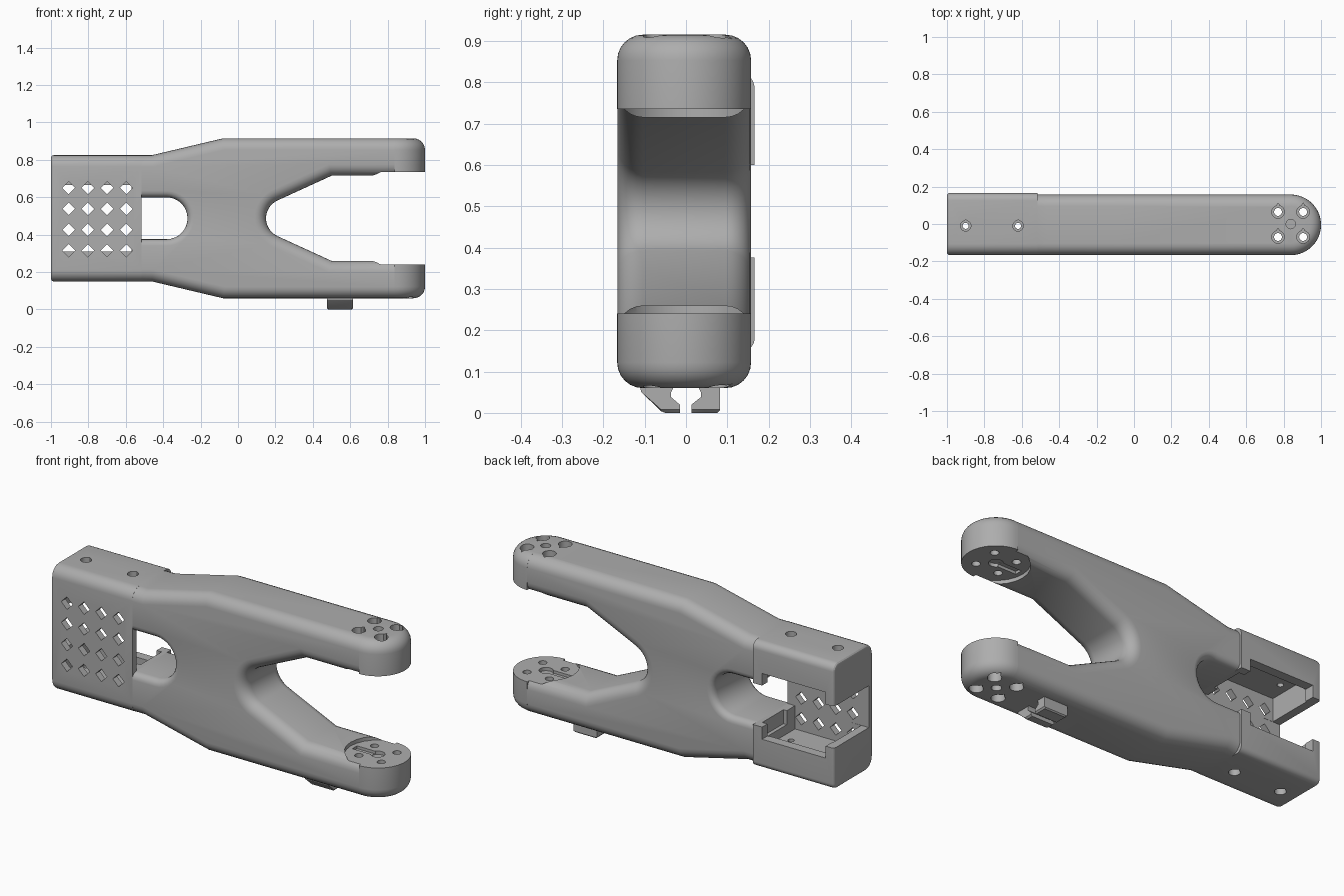
import bpy, bmesh, math
from mathutils import Vector

if "Cube" in bpy.data.objects:
    bpy.data.objects.remove(bpy.data.objects["Cube"])

ZC = 0.4875               # height of the mirror plane
Y0, Y1 = -0.166, 0.157    # front and back of the body
YC = (Y0 + Y1) / 2
TIP_X, TIP_R = 0.838, 0.162

grey = bpy.data.materials.new("grey plastic")
grey.diffuse_color = (0.42, 0.42, 0.42, 1)
grey.use_nodes = True
grey.node_tree.nodes["Principled BSDF"].inputs["Base Color"].default_value = grey.diffuse_color


def flip(z):
    return 2 * ZC - z


def loft(name, rings):
    """Solid through equal-length rings of points, closed with end caps."""
    bm = bmesh.new()
    vs = [[bm.verts.new(p) for p in r] for r in rings]
    n = len(rings[0])
    for a, b in zip(vs, vs[1:]):
        for i in range(n):
            j = (i + 1) % n
            bm.faces.new((a[i], a[j], b[j], b[i]))
    bm.faces.new(vs[0])
    bm.faces.new(vs[-1])
    bmesh.ops.recalc_face_normals(bm, faces=bm.faces)
    me = bpy.data.meshes.new(name)
    bm.to_mesh(me)
    bm.free()
    me.materials.append(grey)
    ob = bpy.data.objects.new(name, me)
    bpy.context.collection.objects.link(ob)
    return ob


def box(x0, x1, y0, y1, z0, z1):
    return loft("cutter", [[(x, y0, z0), (x, y1, z0), (x, y1, z1), (x, y0, z1)] for x in (x0, x1)])


def drop(x, y, r, z0, z1, point=0.0):
    """Vertical round cutter, optionally with a teardrop point towards the back."""
    pts = [(x + r * math.cos(a), y + r * math.sin(a) + (point if i == 6 else 0))
           for i, a in enumerate(2 * math.pi * k / 24 for k in range(24))]
    return loft("cutter", [[(px, py, z) for px, py in pts] for z in (z0, z1)])


def cut(ob, cutter):
    cutter.hide_render = True
    mod = ob.modifiers.new("cut", 'BOOLEAN')
    mod.operation, mod.solver, mod.object = 'DIFFERENCE', 'EXACT', cutter
    bpy.context.view_layer.objects.active = ob
    bpy.ops.object.modifier_apply(modifier=mod.name)
    bpy.data.objects.remove(cutter)


def bevel(ob, test, width, segments=6):
    bm = bmesh.new()
    bm.from_mesh(ob.data)
    edges = [e for e in bm.edges if test(e.verts[0].co, e.verts[1].co)]
    bmesh.ops.bevel(bm, geom=edges, offset=width, segments=segments, profile=0.5,
                    affect='EDGES', clamp_overlap=False)
    bm.to_mesh(ob.data)
    bm.free()


def arc(cx, cz, r, a0, a1, n):
    return [(cx + r * math.cos(math.radians(a0 + (a1 - a0) * i / n)),
             cz + r * math.sin(math.radians(a0 + (a1 - a0) * i / n))) for i in range(n + 1)]


# Forked body: outer slopes, tapered fork on the right, round-ended window on the left
lower = [(-0.515, 0.15), (-0.46, 0.15), (-0.08, 0.06), (TIP_X, 0.06), (TIP_X, 0.26), (0.5, 0.26)]
fork = arc(0.255, ZC, 0.105, 245, 115, 16)
upper = [(x, flip(z)) for x, z in reversed(lower)]
window = arc(-0.382, ZC, 0.112, 90, -90, 16)
outline = lower + fork + upper + [(-0.515, ZC + 0.112)] + window + [(-0.515, ZC - 0.112)]
body = loft("forked_body", [[(x, y, z) for x, z in outline] for y in (Y0, Y1)])


def on_rim(a, b):
    return abs(a.y - b.y) < 1e-5 and min(abs(a.y - Y0), abs(a.y - Y1)) < 1e-5


def at_end(a, b):
    return abs(a.x - b.x) < 1e-5 and (abs(a.x - TIP_X) < 1e-4 or abs(a.x + 0.515) < 1e-4)


def in_window(a, b):
    m = (a + b) / 2
    return m.x < -0.2 and abs(m.z - ZC) < 0.12


bevel(body, lambda a, b: on_rim(a, b) and not at_end(a, b) and not in_window(a, b), 0.062)
bevel(body, lambda a, b: on_rim(a, b) and not at_end(a, b) and in_window(a, b), 0.035, 4)

# Half-round arm tips with a rounded outer rim and a flat inner pad
rim = [(TIP_R - 0.062 + 0.062 * math.sin(math.radians(t)),
        0.122 - 0.062 * math.cos(math.radians(t))) for t in range(0, 91, 15)]
rim.append((TIP_R, 0.24))
tips = []
for name, f in (("lower_tip", lambda z: z), ("upper_tip", flip)):
    rings = [[(TIP_X + r * math.cos(math.radians(t)), YC + r * math.sin(math.radians(t)), f(z))
              for t in range(-90, 91, 6)] for r, z in rim]
    tips.append(loft(name, rings))

# Circular pad recess in the arms, then mounting holes through arms and tips
for f in (lambda z: z, flip):
    cut(body, drop(TIP_X, YC, TIP_R + 0.001, f(0.24), f(0.32)))
for tip, f in zip(tips, (lambda z: z, flip)):
    for dx, ob in ((-0.068, body), (0.066, tip)):
        for dy in (-0.067, 0.067):
            cut(ob, drop(TIP_X + dx, YC + dy + 0.002, 0.034, f(0.0), f(0.17), 0.014))
            cut(ob, drop(TIP_X + dx, YC + dy + 0.002, 0.021, f(0.1), f(0.3)))
    for ob in (body, tip):
        cut(ob, drop(TIP_X, YC + 0.004, 0.025, f(0.0), f(0.12)))
        cut(ob, drop(TIP_X, YC, 0.035, f(0.222), f(0.3)))
    # Wire channel leading from the pad centre into the arm
    za, zb = sorted((f(0.225), f(0.3)))
    cut(body, box(0.7, 0.85, YC - 0.02, YC + 0.02, za, zb))

# Tray: rounded block closed at the front and open at the back
TB, X0, X1 = 0.166, -1.0, -0.515
section = []
for cy, cz, r, a in ((Y0 + 0.06, 0.21, 0.06, 180), (TB - 0.03, 0.18, 0.03, 270),
                     (TB - 0.04, 0.785, 0.04, 0), (Y0 + 0.06, 0.765, 0.06, 90)):
    section += arc(cy, cz, r, a, a + 90, 6)
tray = loft("tray", [[(x, y, z) for y, z in section] for x in (X0, X1)])
bevel(tray, lambda a, b: abs(a.x - X0) < 1e-5 and abs(b.x - X0) < 1e-5, 0.015, 3)
cut(tray, box(-0.955, -0.56, -0.13, 0.115, 0.25, flip(0.25)))          # main cavity
cut(tray, box(-0.95, -0.57, 0.05, 0.3, 0.31, flip(0.31)))              # rear opening
cut(tray, box(-0.6, -0.4, -0.13, 0.3, ZC - 0.112, ZC + 0.112))         # passage to window
cut(tray, box(-1.1, -0.9, -0.131, 0.3, ZC - 0.113, ZC + 0.113))        # notch in the end wall
for f in (lambda z: z, flip):                                          # groove beside the body
    za, zb = sorted((f(0.3), f(0.4)))
    cut(tray, box(-0.58, -0.54, -0.06, 0.12, za, zb))

# Grid of diamond vents in the front plate
for x in (-0.905, -0.803, -0.7, -0.597):
    for z in (0.315, 0.426, 0.538, 0.65):
        d = 0.034
        pts = [(x - d, z), (x, z - d), (x + d, z), (x, z + d)]
        cut(tray, loft("cutter", [[(px, y, pz) for px, pz in pts] for y in (-0.3, -0.1)]))

# Countersunk screw holes in the tray roof and floor
for x in (-0.9, -0.62):
    for f in (lambda z: z, flip):
        cut(tray, drop(x, -0.01, 0.028, f(0.1), f(0.19), 0.006))
        cut(tray, drop(x, -0.01, 0.016, f(0.12), f(0.3)))

# Pair of cable hooks under the lower arm
hooks = {"front_hook": [(-0.112, 0.065), (-0.108, 0.05), (-0.06, 0.004), (-0.05, 0), (-0.015, 0),
                        (-0.015, 0.02), (-0.036, 0.038), (-0.036, 0.05), (-0.028, 0.065)],
         "back_hook": [(0.028, 0.065), (0.036, 0.05), (0.036, 0.038), (0.013, 0.02), (0.013, 0),
                       (0.076, 0), (0.082, 0.006), (0.082, 0.065)]}
for name, pts in hooks.items():
    loft(name, [[(x, y, max(z, low)) for y, z in pts]
                for x, low in ((0.475, 0.008), (0.483, 0), (0.607, 0), (0.615, 0.008))])

# Smooth the curves and keep the hard edges
for ob in bpy.data.objects:
    bpy.ops.object.select_all(action='DESELECT')
    ob.select_set(True)
    bpy.context.view_layer.objects.active = ob
    bpy.ops.object.shade_smooth_by_angle(angle=math.radians(28))
